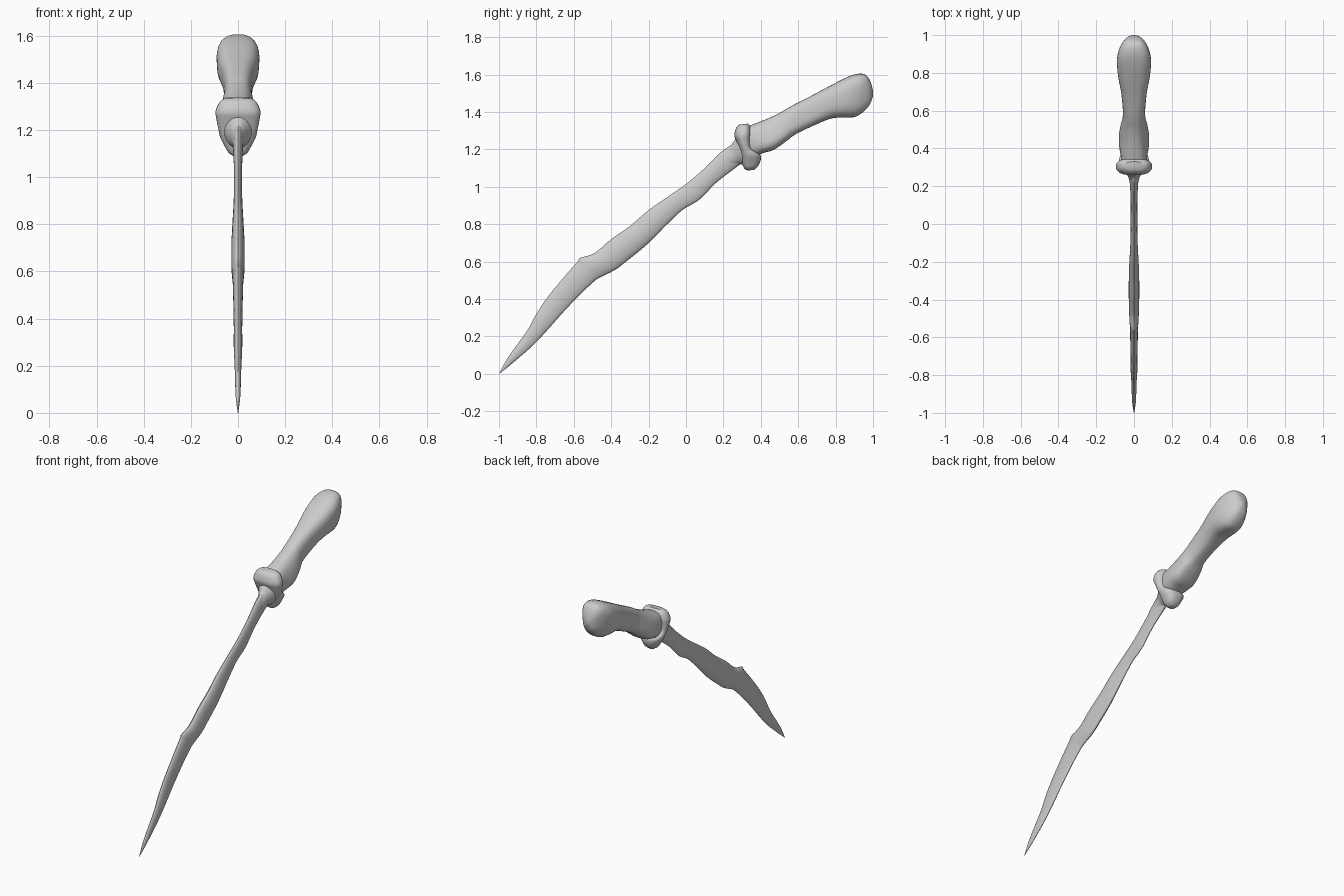
import bpy, bmesh, math


def spline(a, b, c, d, t):
    # Catmull-Rom interpolation between b and c
    return 0.5 * (2*b + (c - a)*t + (2*a - 5*b + 4*c - d)*t*t + (3*b - a - 3*c + d)*t**3)


def spow(v, p):
    return math.copysign(abs(v) ** p, v)


def loft(name, stations, power=2.0, seg=32, steps=4, angle=40):
    """Loft rounded sections; station = (y1, z1, y2, z2, half width at 1, half width at 2)."""
    n = len(stations)
    rows = []
    for i in range(n - 1):
        q = [stations[min(max(i + k, 0), n - 1)] for k in (-1, 0, 1, 2)]
        for s in range(steps):
            rows.append([spline(*v, s / steps) for v in zip(*q)])
    rows.append(stations[-1])

    bm = bmesh.new()
    rings = []
    for y1, z1, y2, z2, w1, w2 in rows:
        ring = []
        for k in range(seg):
            a = 2 * math.pi * k / seg
            t = 0.5 + 0.5 * spow(math.sin(a), 2 / power)
            x = (w1 + (w2 - w1) * t) * spow(math.cos(a), 2 / power)
            ring.append(bm.verts.new((x, y1 + (y2 - y1) * t, z1 + (z2 - z1) * t)))
        rings.append(ring)
    for r, s in zip(rings, rings[1:]):
        for k in range(seg):
            j = (k + 1) % seg
            bm.faces.new((r[k], r[j], s[j], s[k]))
    bm.faces.new(rings[0])
    bm.faces.new(rings[-1])
    bmesh.ops.recalc_face_normals(bm, faces=bm.faces)
    me = bpy.data.meshes.new(name)
    bm.to_mesh(me)
    bm.free()
    ob = bpy.data.objects.new(name, me)
    bpy.context.collection.objects.link(ob)
    bpy.ops.object.select_all(action='DESELECT')
    ob.select_set(True)
    bpy.context.view_layer.objects.active = ob
    bpy.ops.object.shade_smooth_by_angle(angle=math.radians(angle))
    return ob


def even(stations):
    # same half width on both sides of the section
    return [s + (s[4],) for s in stations]


# Blade: wavy, slightly curved, thin lens section
loft("blade", even([
    (-1.0, 0.0, -0.998, 0.0, 0.001),
    (-0.95, 0.09, -0.93, 0.055, 0.010),
    (-0.85, 0.23, -0.82, 0.15, 0.014),
    (-0.80, 0.32, -0.74, 0.235, 0.018),
    (-0.74, 0.41, -0.66, 0.325, 0.018),
    (-0.65, 0.52, -0.57, 0.42, 0.020),
    (-0.58, 0.60, -0.49, 0.495, 0.022),
    (-0.565, 0.62, -0.46, 0.515, 0.024),
    (-0.49, 0.645, -0.38, 0.555, 0.027),
    (-0.40, 0.72, -0.32, 0.60, 0.028),
    (-0.30, 0.79, -0.21, 0.69, 0.027),
    (-0.20, 0.875, -0.11, 0.79, 0.022),
    (-0.10, 0.945, -0.02, 0.875, 0.018),
    (0.0, 1.015, 0.07, 0.93, 0.018),
    (0.10, 1.10, 0.16, 1.02, 0.018),
    (0.18, 1.18, 0.25, 1.09, 0.022),
    (0.25, 1.23, 0.30, 1.125, 0.028),
    (0.31, 1.27, 0.36, 1.15, 0.030)]), power=1.8, seg=24)

# Socket: flares from the blade into the guard
loft("blade_socket", even([
    (0.19, 1.165, 0.225, 1.10, 0.020),
    (0.235, 1.215, 0.275, 1.12, 0.032),
    (0.27, 1.26, 0.31, 1.12, 0.055),
    (0.31, 1.29, 0.35, 1.13, 0.075)]))

# Guard: shield-shaped bone collar, lofted top to bottom
loft("guard", even([
    (0.285, 1.332, 0.330, 1.338, 0.055),
    (0.268, 1.315, 0.345, 1.322, 0.078),
    (0.258, 1.275, 0.350, 1.285, 0.095),
    (0.270, 1.240, 0.348, 1.245, 0.091),
    (0.285, 1.200, 0.355, 1.205, 0.083),
    (0.293, 1.160, 0.395, 1.175, 0.075),
    (0.300, 1.125, 0.400, 1.145, 0.058),
    (0.312, 1.098, 0.385, 1.110, 0.040),
    (0.330, 1.087, 0.365, 1.090, 0.018)]), power=2.5)

# Handle: bone shaft with low side knuckles and a flared rounded end
loft("handle", [
    (0.300, 1.310, 0.360, 1.160, 0.070, 0.060),
    (0.360, 1.335, 0.410, 1.180, 0.062, 0.085),
    (0.430, 1.362, 0.470, 1.198, 0.055, 0.095),
    (0.500, 1.395, 0.535, 1.243, 0.052, 0.082),
    (0.560, 1.430, 0.590, 1.283, 0.054, 0.062),
    (0.680, 1.492, 0.700, 1.335, 0.068, 0.066),
    (0.770, 1.540, 0.780, 1.366, 0.086, 0.080),
    (0.870, 1.590, 0.850, 1.370, 0.096, 0.084),
    (0.930, 1.605, 0.905, 1.374, 0.086, 0.072),
    (0.965, 1.595, 0.950, 1.402, 0.066, 0.056),
    (0.987, 1.560, 0.983, 1.440, 0.042, 0.038),
    (1.000, 1.515, 1.000, 1.485, 0.012, 0.012)], power=2.8)
